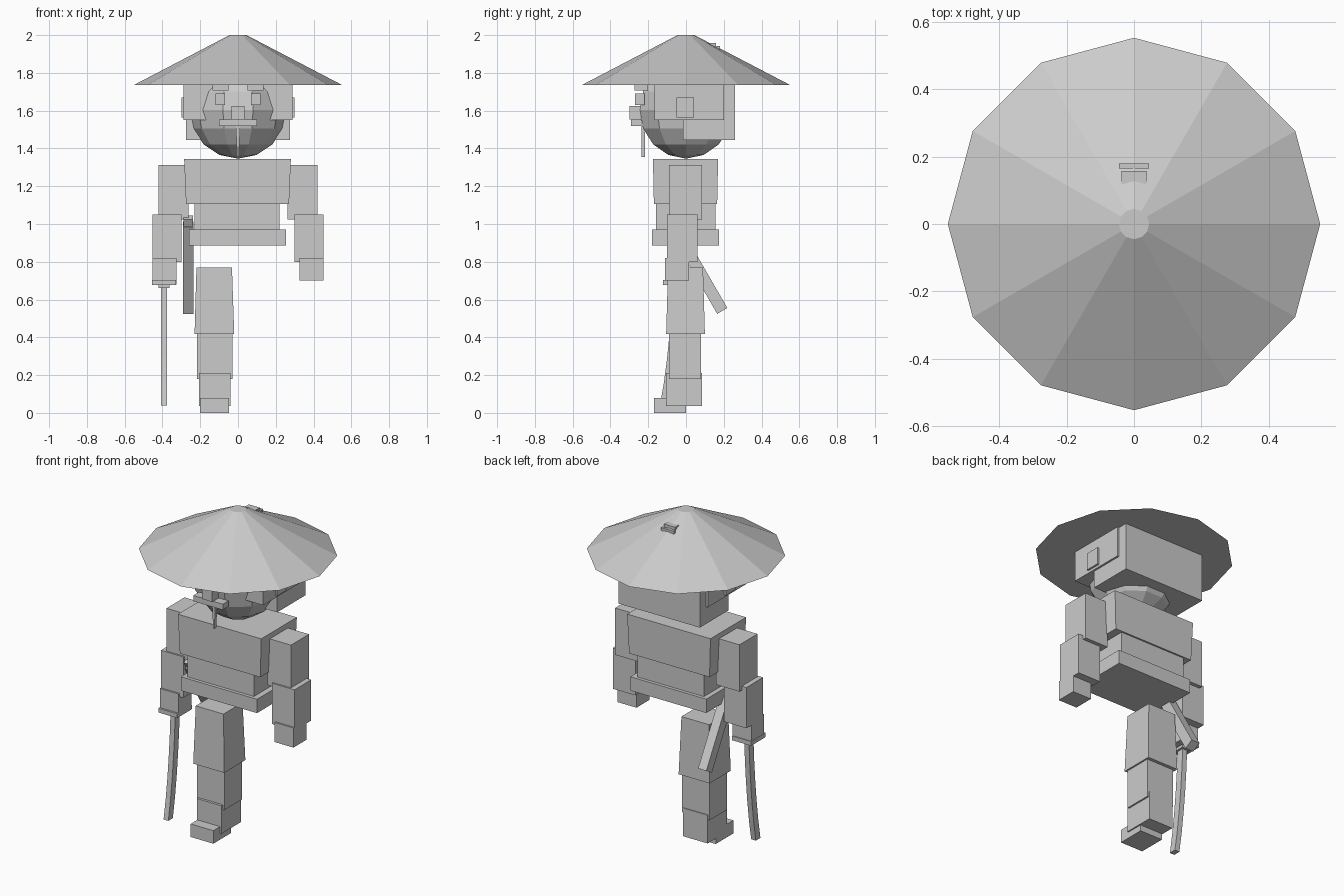
import bpy, bmesh, math
from mathutils import Matrix, Vector

if "Cube" in bpy.data.objects:
    bpy.data.objects.remove(bpy.data.objects["Cube"])

grey = bpy.data.materials.new("plain_grey")
grey.diffuse_color = (0.6, 0.6, 0.6, 1)
grey.use_nodes = True
grey.node_tree.nodes["Principled BSDF"].inputs["Base Color"].default_value = grey.diffuse_color


def finish(bm, name):
    bmesh.ops.recalc_face_normals(bm, faces=bm.faces)
    me = bpy.data.meshes.new(name)
    bm.to_mesh(me)
    bm.free()
    me.materials.append(grey)
    ob = bpy.data.objects.new(name, me)
    bpy.context.collection.objects.link(ob)
    return ob


def loft(name, sections):
    """Stack of rectangles (z, x0, x1, y0, y1) joined into a closed block."""
    bm = bmesh.new()
    rings = [[bm.verts.new(p) for p in ((x0, y0, z), (x1, y0, z), (x1, y1, z), (x0, y1, z))]
             for z, x0, x1, y0, y1 in sections]
    bm.faces.new(rings[0])
    bm.faces.new(rings[-1])
    for a, b in zip(rings, rings[1:]):
        for i in range(4):
            j = (i + 1) % 4
            bm.faces.new((a[i], a[j], b[j], b[i]))
    return finish(bm, name)


def box(name, x0, x1, y0, y1, z0, z1):
    return loft(name, [(z0, x0, x1, y0, y1), (z1, x0, x1, y0, y1)])


def pair(name, x0, x1, *rest):
    box(name + "_left", x0, x1, *rest)
    box(name + "_right", -x1, -x0, *rest)


# Straw hat: twelve-sided closed cone with a small flat top
bm = bmesh.new()
bmesh.ops.create_cone(bm, cap_ends=True, segments=12, radius1=0.553, radius2=0.045,
                      depth=0.265, matrix=Matrix.Translation((0, 0, 1.8675)))
finish(bm, "hat")

# Faceted head
bm = bmesh.new()
bmesh.ops.create_uvsphere(bm, u_segments=10, v_segments=8, radius=0.258,
                          matrix=Matrix.Translation((0, 0, 1.604)) @ Matrix.Rotation(math.pi / 2, 4, 'Z'))
finish(bm, "head")

# Hair, ears and topknot
box("hair_back", -0.276, 0.276, -0.015, 0.26, 1.445, 1.78)
box("hair_sides", -0.288, 0.288, -0.168, 0.2, 1.55, 1.78)
pair("ear", 0.27, 0.3, -0.05, 0.042, 1.565, 1.67)
box("topknot", -0.037, 0.037, 0.115, 0.158, 1.85, 1.957)
box("topknot_tie", -0.045, 0.045, 0.165, 0.18, 1.85, 1.942)

# Face
pair("eye", 0.07, 0.118, -0.27, -0.22, 1.63, 1.69)
pair("eyebrow", 0.05, 0.135, -0.272, -0.2, 1.706, 1.735)
box("nose", -0.035, 0.035, -0.3, -0.24, 1.553, 1.626)
box("moustache", -0.1, 0.1, -0.29, -0.235, 1.518, 1.553)
loft("goatee", [(1.355, -0.004, 0.004, -0.235, -0.216), (1.52, -0.012, 0.012, -0.235, -0.216)])

# Torso
loft("chest", [(1.105, -0.275, 0.27, -0.17, 0.165), (1.345, -0.285, 0.28, -0.175, 0.17)])
box("waist", -0.23, 0.22, -0.16, 0.155, 0.95, 1.11)
box("belt", -0.26, 0.255, -0.18, 0.175, 0.885, 0.97)

# Arms and hands
for side, s in (("left", 1), ("right", -1)):
    def span(a, b):
        return sorted((s * a, s * b))
    box("upper_arm_" + side, *span(0.262, 0.422), -0.09, 0.085, 1.025, 1.312)
    box("forearm_" + side, *span(0.3, 0.453), -0.1, 0.062, 0.8, 1.05)
    z = 0.7 if s > 0 else 0.68
    box("hand_" + side, *span(0.325, 0.453), -0.11, 0.015, z, 0.82)

# Single leg with ankle wrap and foot
loft("thigh", [(0.417, -0.23, -0.02, -0.105, 0.1), (0.77, -0.22, -0.032, -0.095, 0.09)])
box("shin", -0.216, -0.03, -0.09, 0.08, 0.18, 0.43)
box("ankle_wrap", -0.206, -0.04, -0.105, 0.085, 0.037, 0.21)
box("foot", -0.202, -0.048, -0.17, 0.0, 0.0, 0.08)

# Curved sword held downwards
front_edge = [(0.04, -0.138), (0.16, -0.117), (0.29, -0.1), (0.42, -0.087), (0.55, -0.077), (0.69, -0.07)]
loft("sword_blade", [(z, -0.408, -0.376, y, y + 0.044) for z, y in front_edge])
box("sword_guard", -0.455, -0.327, -0.122, 0.02, 0.677, 0.703)
box("blade_collar", -0.421, -0.363, -0.08, -0.015, 0.66, 0.68)

# Scabbard slanting back from the belt, with a collar at its mouth
for name, w, t, a, b in (("scabbard", 0.028, 0.031, 0.0, 0.53), ("scabbard_mouth", 0.026, 0.022, 0.53, 0.57)):
    ob = box(name, -w, w, -t, t, a, b)
    ob.data.transform(Matrix.Translation(Vector((-0.263, 0.192, 0.54))) @ Matrix.Rotation(math.radians(30), 4, 'X'))
